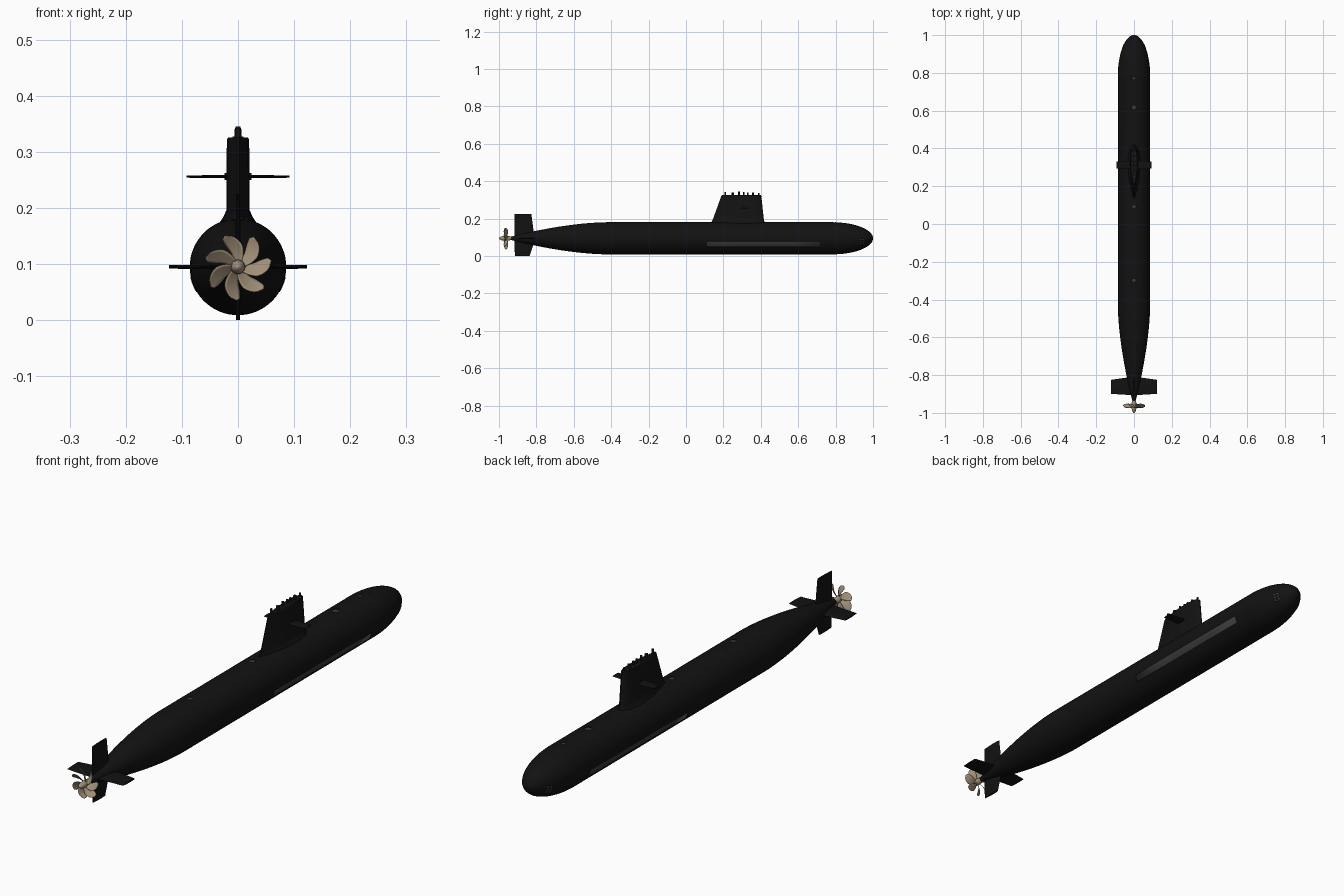
import bpy, bmesh, math
from mathutils import Matrix, Vector

if "Cube" in bpy.data.objects:
    bpy.data.objects.remove(bpy.data.objects["Cube"])

ZC, R = 0.095, 0.086          # hull axis height and radius


def mat(name, c):
    m = bpy.data.materials.new(name)
    m.diffuse_color = (*c, 1)
    m.use_nodes = True
    m.node_tree.nodes["Principled BSDF"].inputs["Base Color"].default_value = m.diffuse_color
    return m


BLACK = mat("hull_black", (0.006, 0.006, 0.0065))
GREY = mat("panel_grey", (0.042, 0.042, 0.042))
BRONZE = mat("bronze", (0.36, 0.28, 0.19))


def finish(bm, name, material, angle=35, normals=True):
    if normals:
        bmesh.ops.recalc_face_normals(bm, faces=bm.faces)
    me = bpy.data.meshes.new(name)
    bm.to_mesh(me)
    bm.free()
    ob = bpy.data.objects.new(name, me)
    bpy.context.collection.objects.link(ob)
    me.materials.append(material)
    bpy.ops.object.select_all(action='DESELECT')
    ob.select_set(True)
    bpy.context.view_layer.objects.active = ob
    bpy.ops.object.shade_smooth_by_angle(angle=math.radians(angle))
    return ob


def skin(bm, rings, caps=True):
    rows = [[bm.verts.new(p) for p in ring] for ring in rings]
    n = len(rows[0])
    for a, b in zip(rows, rows[1:]):
        for i in range(n):
            bm.faces.new((a[i], a[(i + 1) % n], b[(i + 1) % n], b[i]))
    if caps:
        bm.faces.new(rows[0])
        bm.faces.new(rows[-1])
    bmesh.ops.remove_doubles(bm, verts=bm.verts, dist=1e-6)


def revolve(name, profile, material, n=64):
    bm = bmesh.new()
    rings = [[(r * math.cos(2 * math.pi * i / n), y, ZC + r * math.sin(2 * math.pi * i / n))
              for i in range(n)] for y, r in profile]
    skin(bm, rings, False)
    return finish(bm, name, material)


FOIL = [(0, 0), (.015, .32), (.06, .65), (.13, .85), (.22, .96), (.35, 1),
        (.6, .9), (.85, .5), (1, .08)]


def foil_loft(name, sections, place):
    # sections: (span, aft y, front y, half thickness)
    outline = FOIL + [(f, -w) for f, w in FOIL[:0:-1]]
    bm = bmesh.new()
    skin(bm, [[place(s, yf + (ya - yf) * f, w * h) for f, w in outline]
              for s, ya, yf, h in sections])
    return finish(bm, name, BLACK)


def cylinder(name, loc, r, depth, material, axis='Z', n=16):
    bm = bmesh.new()
    rot = Matrix.Rotation(math.pi / 2, 4, 'Y') if axis == 'X' else Matrix()
    bmesh.ops.create_cone(bm, cap_ends=True, segments=n, radius1=r, radius2=r,
                          depth=depth, matrix=Matrix.Translation(loc) @ rot)
    return finish(bm, name, material)


def hull_r(y):
    if y > 0.78:
        return R * math.sqrt(max(0, 1 - ((y - 0.78) / 0.22) ** 2))
    if y < -0.42:
        return R * (1 - ((-0.42 - y) / 0.55) ** 1.7)
    return R


def on_hull(y, a, off=0.0009):
    r = hull_r(y) + off
    return Vector((r * math.cos(a), y, ZC + r * math.sin(a)))


# Hull
ys = [-0.945 + 0.525 * i / 24 for i in range(25)] + [0.0, 0.4]
ys += [0.78 + 0.22 * math.sin(math.pi / 2 * i / 20) for i in range(21)]
revolve("hull", [(-0.945, 0)] + [(y, hull_r(y)) for y in ys], BLACK)


# Panels that follow the hull skin
def hull_panel(name, y0, y1, a0, a1, side, ny, na):
    bm = bmesh.new()
    grid = []
    for i in range(ny + 1):
        y = y0 + (y1 - y0) * i / ny
        row = [on_hull(y, math.radians(a0 + (a1 - a0) * j / na)) for j in range(na + 1)]
        grid.append([bm.verts.new((side * p.x, p.y, p.z)) for p in row])
    for i in range(ny):
        for j in range(na):
            q = [grid[i][j], grid[i][j + 1], grid[i + 1][j + 1], grid[i + 1][j]]
            bm.faces.new(q if side < 0 else q[::-1])
    bm.normal_update()
    for f in bm.faces:
        if f.normal.x * side < 0:
            f.normal_flip()
    ob = finish(bm, name, GREY, normals=False)
    m = ob.modifiers.new("thick", 'SOLIDIFY')
    m.thickness, m.offset = 0.002, -1


def hull_disc(name, x, y, r):
    bm = bmesh.new()
    bmesh.ops.create_circle(bm, cap_ends=True, cap_tris=True, segments=20, radius=r)
    for v in bm.verts:
        v.co = on_hull(y + v.co.y, math.acos((x + v.co.x) / hull_r(y)), 0.0012)
    bm.normal_update()
    for f in bm.faces:
        if f.normal.z < 0:
            f.normal_flip()
    ob = finish(bm, name, GREY, normals=False)
    m = ob.modifiers.new("thick", 'SOLIDIFY')
    m.thickness, m.offset = 0.002, -1


for s, tag in ((1, "right"), (-1, "left")):
    hull_panel("flank_array_" + tag, 0.11, 0.72, -31.5, -12, s, 4, 6)
    for c in range(2):
        for k in range(3):
            y, a = 0.929 + 0.0135 * c, -33 + 11 * k
            hull_panel(f"tube_door_{tag}_{c}{k}", y, y + 0.010, a, a + 8, s, 2, 2)

# Deck hatches and small deck fittings
for i, (y, r) in enumerate([(0.77, .009), (0.615, .014), (0.09, .012), (-0.30, .012)]):
    hull_disc(f"deck_hatch_{i}", 0, y, r)
for i, y in enumerate([0.80, 0.505, -0.23, -0.455]):
    for x in (-0.015, 0.015):
        hull_disc(f"deck_fitting_{i}_{'r' if x > 0 else 'l'}", x, y, 0.003)

# Sail with flared foot
foil_loft("sail", [(.155, .125, .428, .040), (.175, .132, .423, .032), (.184, .137, .419, .026),
                   (.197, .144, .416, .0205), (.319, .188, .403, .0200), (.324, .190, .402, .0190),
                   (.326, .193, .399, .0165)], lambda s, y, t: (t, y, s))

# Sail planes and their pivots
foil_loft("sail_planes", [(-.092, .293, .331, .002), (-.02, .290, .335, .003),
                          (.02, .290, .335, .003), (.092, .293, .331, .002)],
          lambda s, y, t: (s, y, .256 + t))
cylinder("sail_plane_pivot", (0, .315, .256), .006, .048, BLACK, 'X')

# Masts on the sail
for i, (y, r, top) in enumerate([(.21, .005, .343), (.25, .006, .339), (.283, .0045, .345),
                                 (.31, .004, .343), (.33, .005, .341), (.358, .006, .340),
                                 (.390, .004, .338)]):
    cylinder(f"mast_{i}", (0, y, (top + .31) / 2), r, top - .31, BLACK)
cylinder("sail_hatch", (0, .25, .3395), .006, .002, GREY)
for i, y in enumerate([.32, .345, .372]):
    for x in (-.008, .008):
        cylinder(f"sail_light_{i}_{'r' if x > 0 else 'l'}", (x, y, .326), .002, .002, GREY, n=8)

# Stern rudders and planes
foil_loft("rudders", [(0, -.914, -.836), (.055, -.918, -.815), (.135, -.918, -.815),
                      (.225, -.918, -.826)] and
          [(0, -.914, -.836, .0035), (.055, -.918, -.818, .0045), (.135, -.918, -.815, .0045),
           (.225, -.918, -.827, .0035)], lambda s, y, t: (t, y, s))
foil_loft("stern_planes", [(-.123, -.899, -.825, .003), (-.03, -.905, -.812, .0045),
                           (.03, -.905, -.812, .0045), (.123, -.899, -.825, .003)],
          lambda s, y, t: (s, y, ZC + t))

# Propeller hub
revolve("propeller_hub", [(-1.0, 0), (-.998, .004), (-.992, .0085), (-.982, .0118), (-.965, .013),
                          (-.945, .012), (-.936, .009), (-.936, 0)], BRONZE, 32)

# Seven skewed propeller blades
for b in range(7):
    bm = bmesh.new()
    tip = math.radians(62 + b * 360 / 7)
    rows = []
    for i in range(15):
        t = i / 14
        r = .010 + .050 * t
        c = (.006 + .0085 * min(1, 1.7 * t)) * math.sqrt(max(.004, 1 - t ** 5))
        mid = tip - math.radians(26) * (1 - t ** 1.5)
        row = []
        for j in range(7):
            s = j / 3 - 1
            a = mid + s * c / r
            row.append(bm.verts.new((r * math.cos(a), -.963 + s * c * (1.0 - .35 * t),
                                     ZC + r * math.sin(a))))
        rows.append(row)
    for p, q in zip(rows, rows[1:]):
        for j in range(6):
            bm.faces.new((p[j], p[j + 1], q[j + 1], q[j]))
    ob = finish(bm, f"propeller_blade_{b}", BRONZE, 60)
    m = ob.modifiers.new("thick", 'SOLIDIFY')
    m.thickness, m.offset = 0.0016, 0
